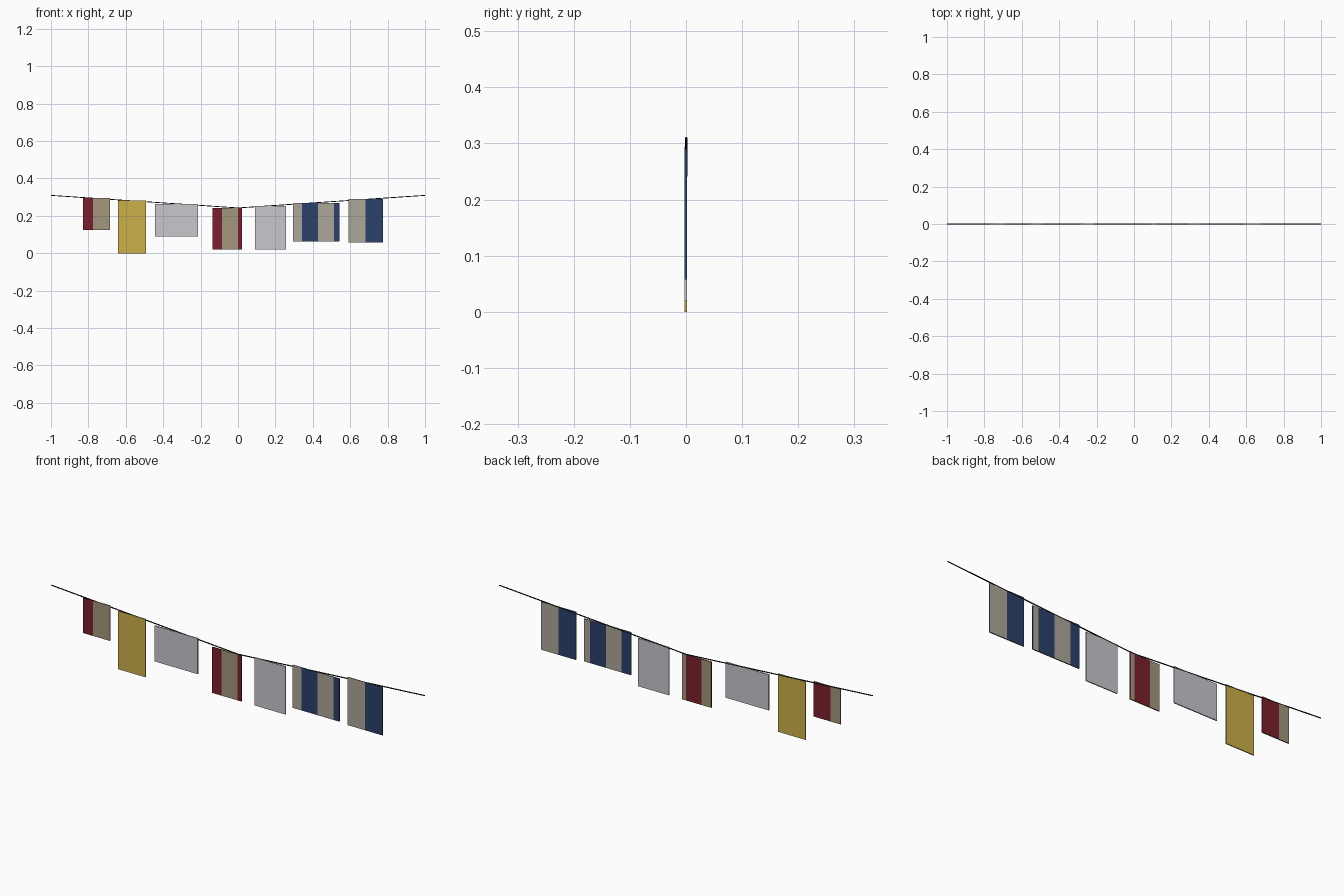
import bpy, bmesh

if "Cube" in bpy.data.objects:
    bpy.data.objects.remove(bpy.data.objects["Cube"])


def srgb(r, g, b):
    def lin(c):
        c /= 255
        return c / 12.92 if c <= 0.04045 else ((c + 0.055) / 1.055) ** 2.4
    return (lin(r), lin(g), lin(b), 1)


def material(name, rgb):
    m = bpy.data.materials.new(name)
    m.diffuse_color = srgb(*rgb)
    m.use_nodes = True
    m.node_tree.nodes["Principled BSDF"].inputs["Base Color"].default_value = m.diffuse_color
    return m


RED = material("dark_red", (122, 32, 46))
KHAKI = material("khaki", (164, 150, 125))
GOLD = material("gold", (203, 176, 74))
SILVER = material("pale_grey", (200, 200, 206))
NAVY = material("navy", (44, 65, 108))
STONE = material("stone", (173, 167, 155))
BLACK = material("black", (18, 18, 20))

Y_FRONT, Y_BACK = -0.003, 0.002


def flag(name, edges, z0, z1, first, second):
    """Thin cloth; stripes between the x edges alternate, swapped on the back."""
    bm = bmesh.new()
    cols = [[bm.verts.new((x, y, z)) for y, z in
             ((Y_FRONT, z0), (Y_FRONT, z1), (Y_BACK, z1), (Y_BACK, z0))] for x in edges]
    for i, (a, b) in enumerate(zip(cols, cols[1:])):
        for k in range(4):
            f = bm.faces.new((a[k], b[k], b[(k + 1) % 4], a[(k + 1) % 4]))
            f.material_index = (i + (k == 2)) % 2
    bm.faces.new(cols[0]).material_index = 0
    bm.faces.new(cols[-1]).material_index = (len(edges) - 2) % 2
    bmesh.ops.recalc_face_normals(bm, faces=bm.faces)
    me = bpy.data.meshes.new(name)
    bm.to_mesh(me)
    bm.free()
    me.materials.append(first)
    me.materials.append(second)
    bpy.context.collection.objects.link(bpy.data.objects.new(name, me))


# Hanging cloths, left to right
flag("red_cloth_small", (-0.829, -0.775, -0.685), 0.125, 0.295, RED, KHAKI)
flag("gold_cloth", (-0.642, -0.493), 0.0, 0.281, GOLD, GOLD)
flag("grey_cloth_wide", (-0.444, -0.214), 0.09, 0.263, SILVER, SILVER)
flag("red_cloth", (-0.136, -0.085, -0.001, 0.021), 0.02, 0.242, RED, KHAKI)
flag("grey_cloth", (0.09, 0.257), 0.02, 0.252, SILVER, SILVER)
flag("blue_cloth_wide", (0.294, 0.343, 0.428, 0.513, 0.544), 0.063, 0.27, STONE, NAVY)
flag("blue_cloth", (0.59, 0.683, 0.776), 0.058, 0.29, STONE, NAVY)

# Line that carries the cloths, sagging to the middle
cu = bpy.data.curves.new("line", 'CURVE')
cu.dimensions = '3D'
cu.bevel_depth = 0.0025
cu.bevel_resolution = 1
cu.use_fill_caps = True
pts = [(-1, 0.3095), (-0.5, 0.276), (0, 0.2425), (0.5, 0.276), (1, 0.3095)]
sp = cu.splines.new('POLY')
sp.points.add(len(pts) - 1)
for p, (x, z) in zip(sp.points, pts):
    p.co = (x, 0.0005, z, 1)
cu.materials.append(BLACK)
bpy.context.collection.objects.link(bpy.data.objects.new("line", cu))
